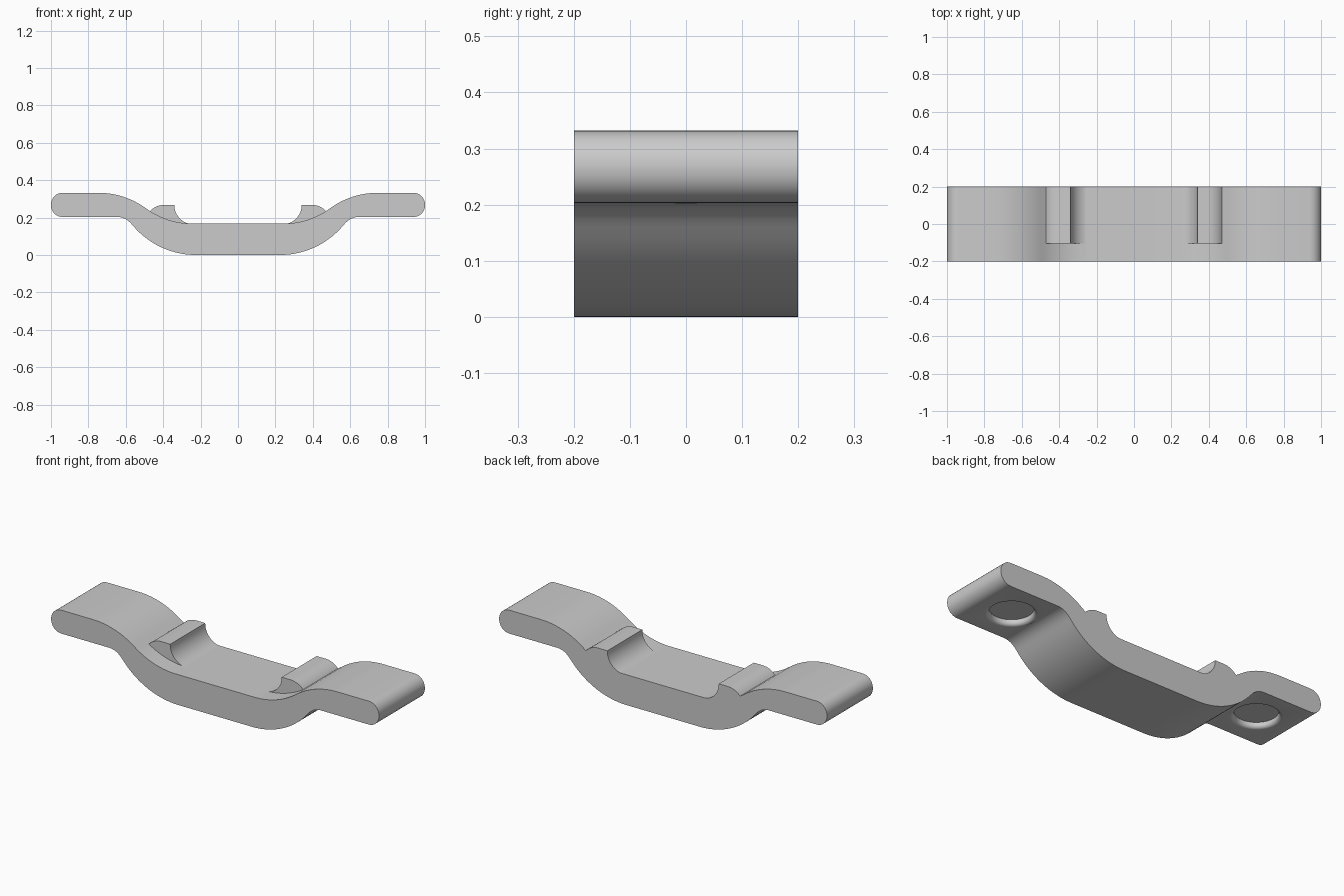
import bpy, bmesh, math

if "Cube" in bpy.data.objects:
    bpy.data.objects.remove(bpy.data.objects["Cube"])

grey = bpy.data.materials.new("plain grey")
grey.use_nodes = True
grey.diffuse_color = (0.6, 0.6, 0.6, 1)
grey.node_tree.nodes["Principled BSDF"].inputs["Base Color"].default_value = (0.6, 0.6, 0.6, 1)


def arc(cx, cz, r, start, end, n=14):
    """Points on an arc, angles in degrees."""
    angles = [math.radians(start + (end - start) * i / n) for i in range(n + 1)]
    return [(cx + r * math.cos(a), cz + r * math.sin(a)) for a in angles]


def finish(name, bm):
    bmesh.ops.recalc_face_normals(bm, faces=bm.faces)
    mesh = bpy.data.meshes.new(name)
    bm.to_mesh(mesh)
    bm.free()
    mesh.materials.append(grey)
    obj = bpy.data.objects.new(name, mesh)
    bpy.context.collection.objects.link(obj)
    return obj


def extrude(name, profile, y0, y1):
    """Prism from an x-z profile."""
    bm = bmesh.new()
    face = bm.faces.new([bm.verts.new((x, y0, z)) for x, z in profile])
    out = bmesh.ops.extrude_face_region(bm, geom=[face])
    moved = [v for v in out["geom"] if isinstance(v, bmesh.types.BMVert)]
    bmesh.ops.translate(bm, verts=moved, vec=(0, y1 - y0, 0))
    return finish(name, bm)


def lathe(name, profile, x, steps=48):
    """Solid of revolution about a vertical axis at x."""
    bm = bmesh.new()
    rings = [[bm.verts.new((x + r * math.cos(math.tau * i / steps),
                            r * math.sin(math.tau * i / steps), z))
              for i in range(steps)] for r, z in profile]
    for a, b in zip(rings, rings[1:]):
        for i in range(steps):
            j = (i + 1) % steps
            bm.faces.new((a[i], a[j], b[j], b[i]))
    bm.faces.new(rings[0])
    bm.faces.new(rings[-1])
    return finish(name, bm)


def combine(target, other, operation):
    mod = target.modifiers.new(operation.lower(), "BOOLEAN")
    mod.operation, mod.solver, mod.object = operation, "EXACT", other
    bpy.context.view_layer.objects.active = target
    bpy.ops.object.modifier_apply(modifier=mod.name)
    bpy.data.objects.remove(other)


# Bracket strap: right half outline from the bottom centre outwards to the top
LOW, TOP, FLOOR, HALF = 0.203, 0.332, 0.167, 0.2
half = arc(0.225, 0.44, 0.44, -90, -39.4)
p0, p1, p2 = half[-1], (0.6, LOW), (0.645, LOW)
for i in range(1, 7):
    t = i / 6
    half.append(tuple((1 - t) ** 2 * a + 2 * t * (1 - t) * b + t * t * c
                      for a, b, c in zip(p0, p1, p2)))
r = 0.062
half += arc(1 - r, LOW + r, r, -90, 0, 8) + arc(1 - r, TOP - r, r, 0, 90, 8)
bend, dz = 0.2525, (TOP - FLOOR) / 2
R = (bend ** 2 + dz ** 2) / (2 * dz)
turn = math.degrees(math.asin(bend / R))
half += arc(0.745, TOP - R, R, 90, 90 + turn)
half += arc(0.24, FLOOR + R, R, -90 + turn, -90)[1:]
outline = half + [(-x, z) for x, z in reversed(half)]
strap = extrude("bracket_strap", outline, -HALF, HALF)

# Hooked lugs on the channel floor, open at the front
lug = arc(0.24, 0.265, 0.1, -88, 0, 12) + [(0.34, 0.268)]
lug += arc(0.395, 0.168, 0.1, 90, 36, 8) + [(0.47, 0.19), (0.4, 0.15), (0.26, 0.14)]
for side in (1, -1):
    combine(strap, extrude("lug", [(side * x, z) for x, z in lug], -0.105, HALF), "UNION")

# Round pockets with softened rims under both ends
pocket = [(0.128, LOW - 0.01)] + arc(0.128, LOW + 0.02, 0.02, -90, -180, 6) + [(0.108, LOW + 0.03)]
for side in (1, -1):
    combine(strap, lathe("pocket_cutter", pocket, side * 0.765), "DIFFERENCE")

bpy.ops.object.select_all(action="DESELECT")
strap.select_set(True)
bpy.context.view_layer.objects.active = strap
bpy.ops.object.shade_smooth_by_angle(angle=math.radians(30))
